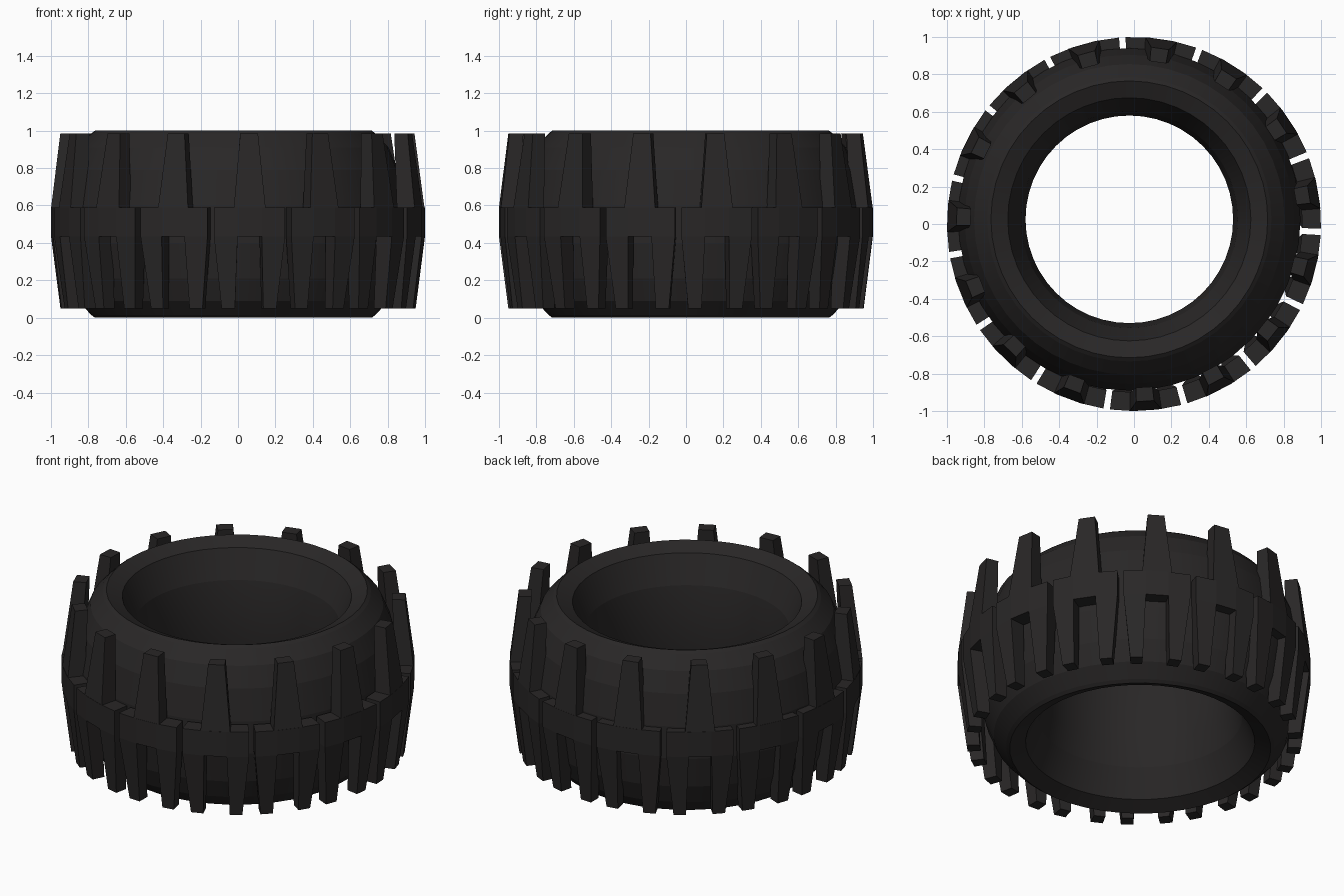
import bpy, bmesh, math

if "Cube" in bpy.data.objects:
    bpy.data.objects.remove(bpy.data.objects["Cube"])

rubber = bpy.data.materials.new("dark_rubber")
rubber.diffuse_color = (0.022, 0.02, 0.02, 1)
rubber.use_nodes = True
rubber.node_tree.nodes["Principled BSDF"].inputs["Base Color"].default_value = rubber.diffuse_color


def make_object(name, bm):
    bmesh.ops.recalc_face_normals(bm, faces=bm.faces[:])
    mesh = bpy.data.meshes.new(name)
    bm.to_mesh(mesh)
    bm.free()
    mesh.materials.append(rubber)
    obj = bpy.data.objects.new(name, mesh)
    bpy.context.collection.objects.link(obj)
    return obj


# Tyre body: closed half profile (radius, z), mirrored about z = 0.5 and lathed
half = [(0.555, 0.64), (0.58, 0.79), (0.65, 0.96), (0.74, 1.0), (0.76, 0.985),
        (0.83, 0.91), (0.88, 0.79), (0.915, 0.6)]
profile = half + [(r, 1 - z) for r, z in reversed(half)]
SEG = 48
bm = bmesh.new()
rings = []
for i in range(SEG):
    a = 2 * math.pi * i / SEG
    rings.append([bm.verts.new((r * math.cos(a), r * math.sin(a), z)) for r, z in profile])
n = len(profile)
for i in range(SEG):
    p, q = rings[i], rings[(i + 1) % SEG]
    for j in range(n):
        k = (j + 1) % n
        bm.faces.new((p[j], q[j], q[k], p[k]))
body = make_object("tyre_body", bm)
body.location = (-0.025, 0.025, 0)
bpy.context.view_layer.objects.active = body
body.select_set(True)
bpy.ops.object.shade_smooth_by_angle(angle=math.radians(10))


# Tread pieces: six-sided blocks given by (z, inner r, outer r, left, right) at both ends
def block(bm, centre, low, high):
    v = []
    for z, ri, ro, left, right in (low, high):
        for r, s in ((ri, left), (ro, left), (ro, right), (ri, right)):
            a = centre + s
            v.append(bm.verts.new((r * math.cos(a), r * math.sin(a), z)))
    for f in ((0, 1, 2, 3), (4, 5, 6, 7), (0, 1, 5, 4), (1, 2, 6, 5), (2, 3, 7, 6), (3, 0, 4, 7)):
        bm.faces.new([v[i] for i in f])


bm = bmesh.new()
Z0, Z1, Z2, Z3 = 0.05, 0.435, 0.59, 0.985
RI, RO = 0.90, 1.0
for i in range(15):
    c = math.radians(9.6 + 24 * i)
    # central band in three facets
    for l, r in ((-0.192, -0.065), (-0.065, 0.065), (0.065, 0.192)):
        block(bm, c, (Z1, RI, RO, l, r), (Z2, RI, RO, l, r))
    # single tapered upper lug
    block(bm, c, (Z2, RI, RO, -0.085, 0.085), (Z3, 0.875, 0.95, -0.05, 0.05))
    # pair of tapered lower lugs
    block(bm, c, (Z0, 0.875, 0.95, 0.08, 0.155), (Z1, RI, RO, 0.065, 0.192))
    block(bm, c, (Z0, 0.875, 0.95, -0.155, -0.08), (Z1, RI, RO, -0.192, -0.065))
bmesh.ops.remove_doubles(bm, verts=bm.verts[:], dist=0.0005)

# drop the internal walls where neighbouring pieces were welded together
seen = {}
for f in bm.faces:
    seen.setdefault(frozenset(v.index for v in f.verts), []).append(f)
bm.verts.index_update()
seen = {}
for f in bm.faces:
    seen.setdefault(frozenset(v.index for v in f.verts), []).append(f)
doubles = [f for g in seen.values() if len(g) > 1 for f in g]
# welded neighbours share one face, found as faces whose every edge has 3+ faces
shared = [f for f in bm.faces if all(len(e.link_faces) > 2 for e in f.edges)]
bmesh.ops.delete(bm, geom=list(set(doubles + shared)), context='FACES_ONLY')
make_object("tread_lugs", bm)
